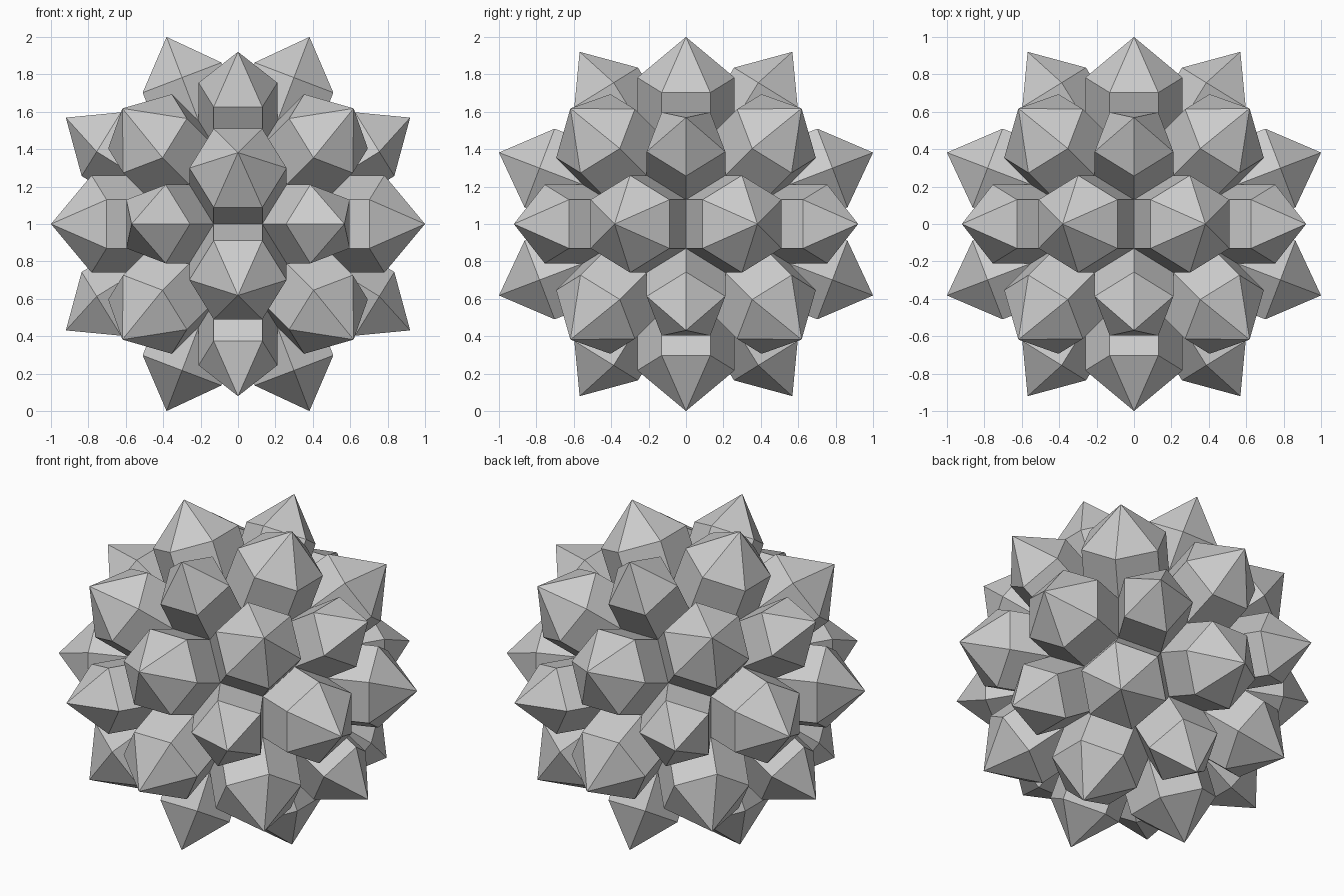
import bpy, bmesh
from itertools import combinations, product
from math import sqrt, atan2
from mathutils import Vector

if "Cube" in bpy.data.objects:
    bpy.data.objects.remove(bpy.data.objects["Cube"])

PHI = (1 + sqrt(5)) / 2
EDGE = 0.26                      # edge of the truncated icosahedron core
CENTRE = Vector((0, 0, 1))

# icosahedron corners and the centres of its triangles
ico = []
for s, t in product((-1, 1), repeat=2):
    ico += [Vector((0, s, t * PHI)), Vector((t * PHI, 0, s)), Vector((s, t * PHI, 0))]


def near(p, q):
    return (p - q).length < 2.01


tri_axes = [p + q + r for p, q, r in combinations(ico, 3)
            if near(p, q) and near(q, r) and near(p, r)]

# truncate: corners of the 12 pentagons and 20 hexagons
core = [(2 * p + q) / 3 * (EDGE * 1.5) for p in ico for q in ico if p != q and near(p, q)]

bm = bmesh.new()
base = [bm.verts.new(c + CENTRE) for c in core]


def pointed_prism(axis, sides, top, tip):
    """Raise a straight prism from one core face and cap it with a pyramid."""
    n = axis.normalized()
    ids = sorted(range(len(core)), key=lambda i: -core[i].dot(n))[:sides]
    u = (core[ids[0]] - n * core[ids[0]].dot(n)).normalized()
    w = n.cross(u)
    ids.sort(key=lambda i: atan2(core[i].dot(w), core[i].dot(u)))
    lift = n * (top - core[ids[0]].dot(n))
    rim = [bm.verts.new(core[i] + lift + CENTRE) for i in ids]
    apex = bm.verts.new(n * tip + CENTRE)
    for k in range(sides):
        j = (k + 1) % sides
        bm.faces.new((base[ids[k]], base[ids[j]], rim[j], rim[k]))
        bm.faces.new((rim[k], rim[j], apex))


# pentagonal spikes, then hexagonal spikes
for a in ico:
    pointed_prism(a, 5, 0.846, 1.082)
for a in tri_axes:
    pointed_prism(a, 6, 0.838, 1.0705)

bmesh.ops.recalc_face_normals(bm, faces=bm.faces)
mesh = bpy.data.meshes.new("spiked_ball")
bm.to_mesh(mesh)
bm.free()
bpy.context.collection.objects.link(bpy.data.objects.new("spiked_ball", mesh))
